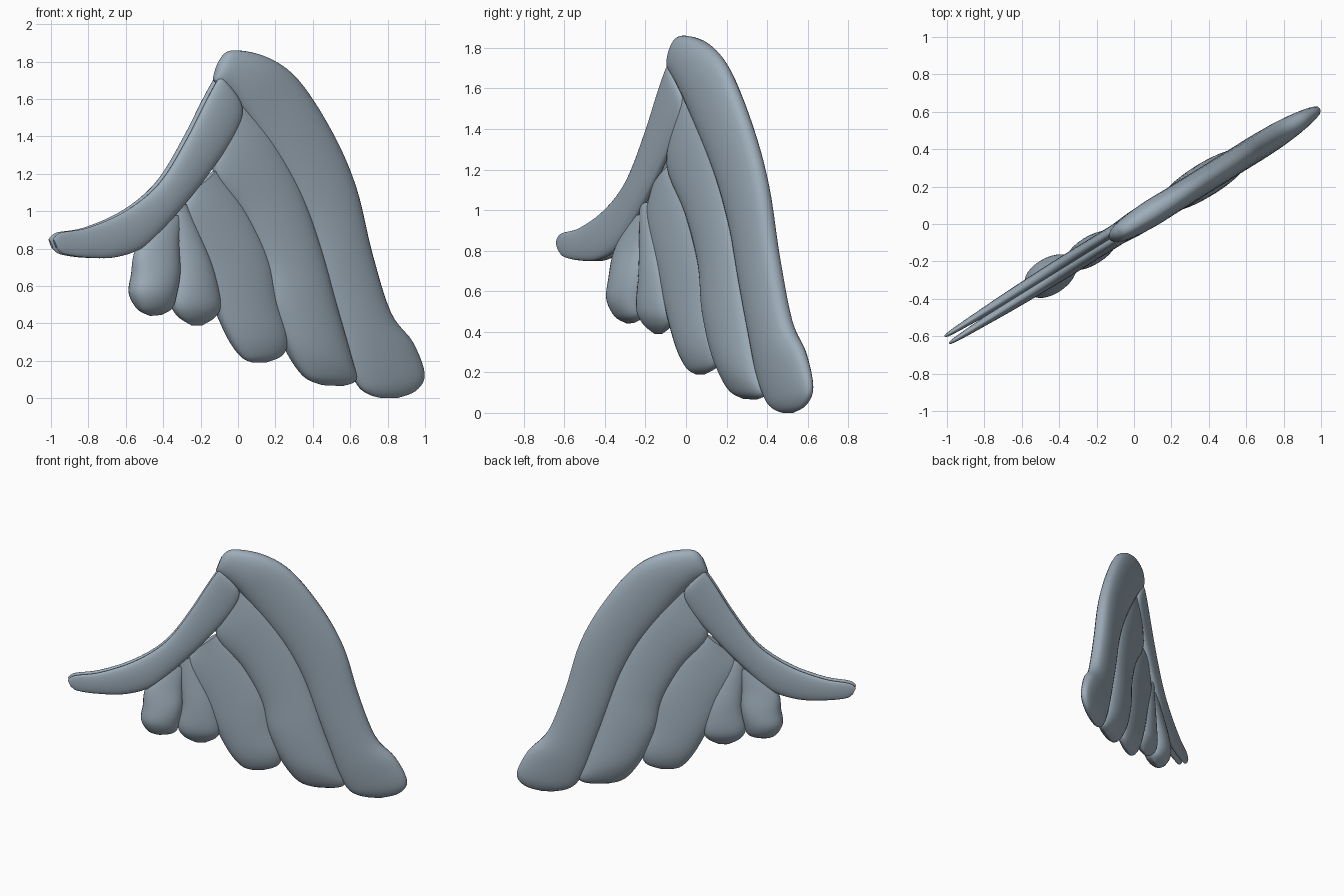
import bpy, math
from mathutils import Vector

if "Cube" in bpy.data.objects:
    bpy.data.objects.remove(bpy.data.objects["Cube"])

SLOPE = 0.62                                   # the wing plane is y = SLOPE * x
NORMAL = Vector((SLOPE, -1, 0)).normalized()

mat = bpy.data.materials.new("blue grey")
mat.diffuse_color = (0.34, 0.42, 0.49, 1)
mat.use_nodes = True
mat.node_tree.nodes["Principled BSDF"].inputs["Base Color"].default_value = mat.diffuse_color


def spline(rows, steps=5):
    """Catmull-Rom through rows of numbers."""
    rows = [Vector(r) for r in rows]
    out = []
    for i in range(len(rows) - 1):
        a, b, c, d = rows[max(i - 1, 0)], rows[i], rows[i + 1], rows[min(i + 2, len(rows) - 1)]
        for s in range(steps):
            t = s / steps
            out.append(0.5 * (2 * b + (c - a) * t + (2 * a - 5 * b + 4 * c - d) * t * t
                              + (3 * b - a - 3 * c + d) * t ** 3))
    return out + [rows[-1]]


def feather(name, rows, offset=0, sides=28, power=0.8):
    """Loft puffy sections; a row is inner x, z, outer x, z, half thickness."""
    verts, faces = [], []
    rings = spline(rows_to5(rows))
    for xa, za, xb, zb, t in rings:
        a, b = Vector((xa, SLOPE * xa, za)), Vector((xb, SLOPE * xb, zb))
        mid, half = (a + b) / 2, (b - a) / 2
        for k in range(sides):
            ang = 2 * math.pi * k / sides
            s = math.sin(ang)
            puff = math.copysign(abs(s) ** power, s) * max(t, 0.004)
            verts.append(mid + half * math.cos(ang) + NORMAL * (puff + offset))
    for i in range(len(rings) - 1):
        for k in range(sides):
            n = (k + 1) % sides
            faces.append((i * sides + k, i * sides + n, (i + 1) * sides + n, (i + 1) * sides + k))
    faces.append(tuple(range(sides))[::-1])
    faces.append(tuple(range((len(rings) - 1) * sides, len(rings) * sides)))
    me = bpy.data.meshes.new(name)
    me.from_pydata(verts, [], faces)
    me.materials.append(mat)
    ob = bpy.data.objects.new(name, me)
    bpy.context.collection.objects.link(ob)
    # consistent outward normals and smooth shading
    bpy.context.view_layer.objects.active = ob
    ob.select_set(True)
    bpy.ops.object.mode_set(mode='EDIT')
    bpy.ops.mesh.select_all(action='SELECT')
    bpy.ops.mesh.normals_make_consistent(inside=False)
    bpy.ops.object.mode_set(mode='OBJECT')
    bpy.ops.object.shade_smooth_by_angle(angle=math.radians(50))
    ob.select_set(False)


def rows_to5(rows):
    return [tuple(r) for r in rows]


# long leading feather
feather("leading_feather", [
    (-.13, 1.70, -.095, 1.81, .02), (-.11, 1.68, -.03, 1.86, .05), (-.02, 1.59, .15, 1.825, .07),
    (.12, 1.39, .32, 1.70, .07), (.27, 1.15, .50, 1.42, .07), (.38, .90, .625, 1.13, .07),
    (.45, .65, .71, .78, .07), (.53, .38, .81, .46, .07), (.58, .20, .93, .30, .065),
    (.64, .07, .995, .13, .05), (.70, .02, .95, .04, .03), (.77, 0, .85, 0, .005)])

# middle feathers
feather("second_feather", [
    (-.08, 1.46, .04, 1.58, .03), (-.13, 1.21, .18, 1.41, .055), (.02, .98, .33, 1.12, .065),
    (.13, .73, .44, .80, .075), (.17, .50, .52, .50, .088), (.25, .28, .60, .22, .085),
    (.35, .12, .63, .10, .05), (.45, .07, .56, .065, .005)])
feather("third_feather", [
    (-.26, 1.10, -.12, 1.22, .03), (-.30, .96, .03, 1.03, .045), (-.21, .72, .16, .76, .06),
    (-.13, .50, .21, .52, .068), (-.05, .32, .26, .34, .065), (.02, .22, .24, .235, .04),
    (.08, .19, .15, .19, .005)])

# short inner feathers
feather("fourth_feather", [
    (-.35, 1.02, -.28, 1.04, .03), (-.34, .85, -.21, .88, .05), (-.335, .68, -.14, .70, .07),
    (-.355, .52, -.10, .52, .075), (-.32, .44, -.12, .44, .05), (-.25, .39, -.19, .39, .005)])
feather("fifth_feather", [
    (-.42, .97, -.30, .98, .03), (-.54, .80, -.32, .83, .06), (-.56, .66, -.32, .68, .09),
    (-.57, .56, -.34, .56, .095), (-.53, .475, -.36, .48, .06), (-.47, .44, -.41, .445, .005)])

# arm, made of two leaves that part at the tip
arm = [(-.98, .80, -1.0, .85, .008), (-.94, .77, -.96, .885, .014), (-.82, .752, -.82, .91, .022),
       (-.66, .755, -.64, .985, .03), (-.50, .82, -.49, 1.09, .034), (-.33, 1.0, -.385, 1.21, .036),
       (-.17, 1.20, -.27, 1.41, .036), (-.03, 1.41, -.18, 1.59, .036), (.01, 1.55, -.12, 1.70, .03),
       (-.05, 1.66, -.10, 1.72, .008)]
for side, sign in (("front", 1), ("back", -1)):
    feather("arm_" + side, arm, offset=sign * 0.022)
